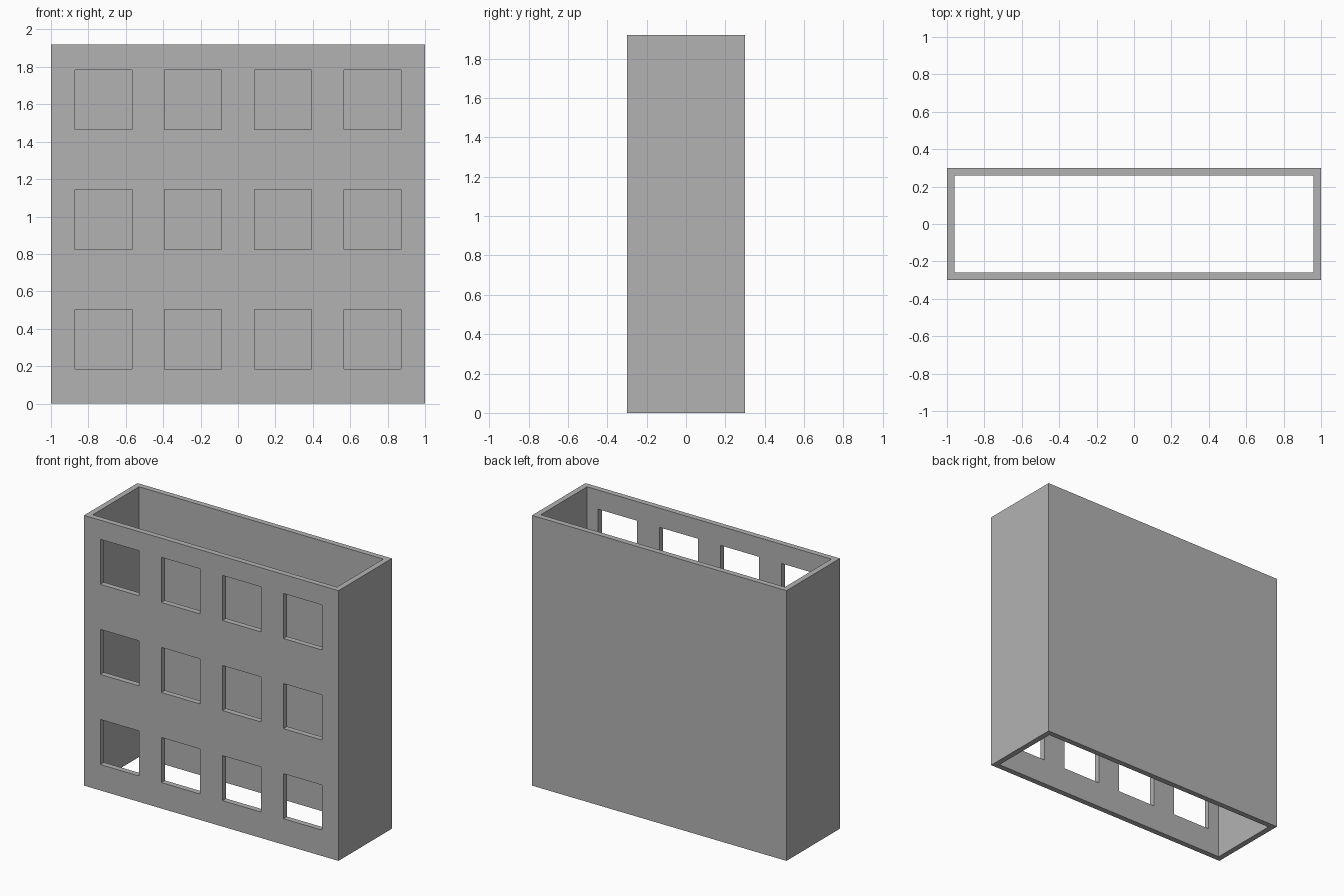
import bpy, bmesh
from mathutils import Matrix, Vector

if "Cube" in bpy.data.objects:
    bpy.data.objects.remove(bpy.data.objects["Cube"])

WIDTH, DEPTH, HEIGHT, WALL = 2.0, 0.6, 1.92, 0.04
WIN_W, WIN_H = 0.304, 0.32

grey = bpy.data.materials.new("plain_grey")
grey.diffuse_color = (0.45, 0.45, 0.45, 1)
grey.use_nodes = True
grey.node_tree.nodes["Principled BSDF"].inputs["Base Color"].default_value = grey.diffuse_color


def boxes(name, specs):
    """One object made of separate boxes, each given as (centre, size)."""
    bm = bmesh.new()
    for centre, size in specs:
        matrix = Matrix.Translation(centre) @ Matrix.Diagonal(Vector(size)).to_4x4()
        bmesh.ops.create_cube(bm, size=1, matrix=matrix)
    mesh = bpy.data.meshes.new(name)
    bm.to_mesh(mesh)
    bm.free()
    mesh.materials.append(grey)
    obj = bpy.data.objects.new(name, mesh)
    bpy.context.collection.objects.link(obj)
    return obj


def cut(target, cutter):
    """Subtract the cutter and remove it."""
    mod = target.modifiers.new("cut", 'BOOLEAN')
    mod.operation, mod.solver, mod.object = 'DIFFERENCE', 'EXACT', cutter
    bpy.context.view_layer.objects.active = target
    bpy.ops.object.modifier_apply(modifier=mod.name)
    bpy.data.objects.remove(cutter)


# Building walls, open at the top and bottom
walls = boxes("building_walls", [((0, 0, HEIGHT / 2), (WIDTH, DEPTH, HEIGHT))])
cut(walls, boxes("interior_cutter", [
    ((0, 0, HEIGHT / 2), (WIDTH - 2 * WALL, DEPTH - 2 * WALL, HEIGHT + 0.2))]))

# Three floors of four window openings in the front wall
cut(walls, boxes("window_cutter", [
    ((-0.72 + 0.48 * col, -DEPTH / 2, 0.344 + 0.64 * row), (WIN_W, 0.2, WIN_H))
    for row in range(3) for col in range(4)]))
